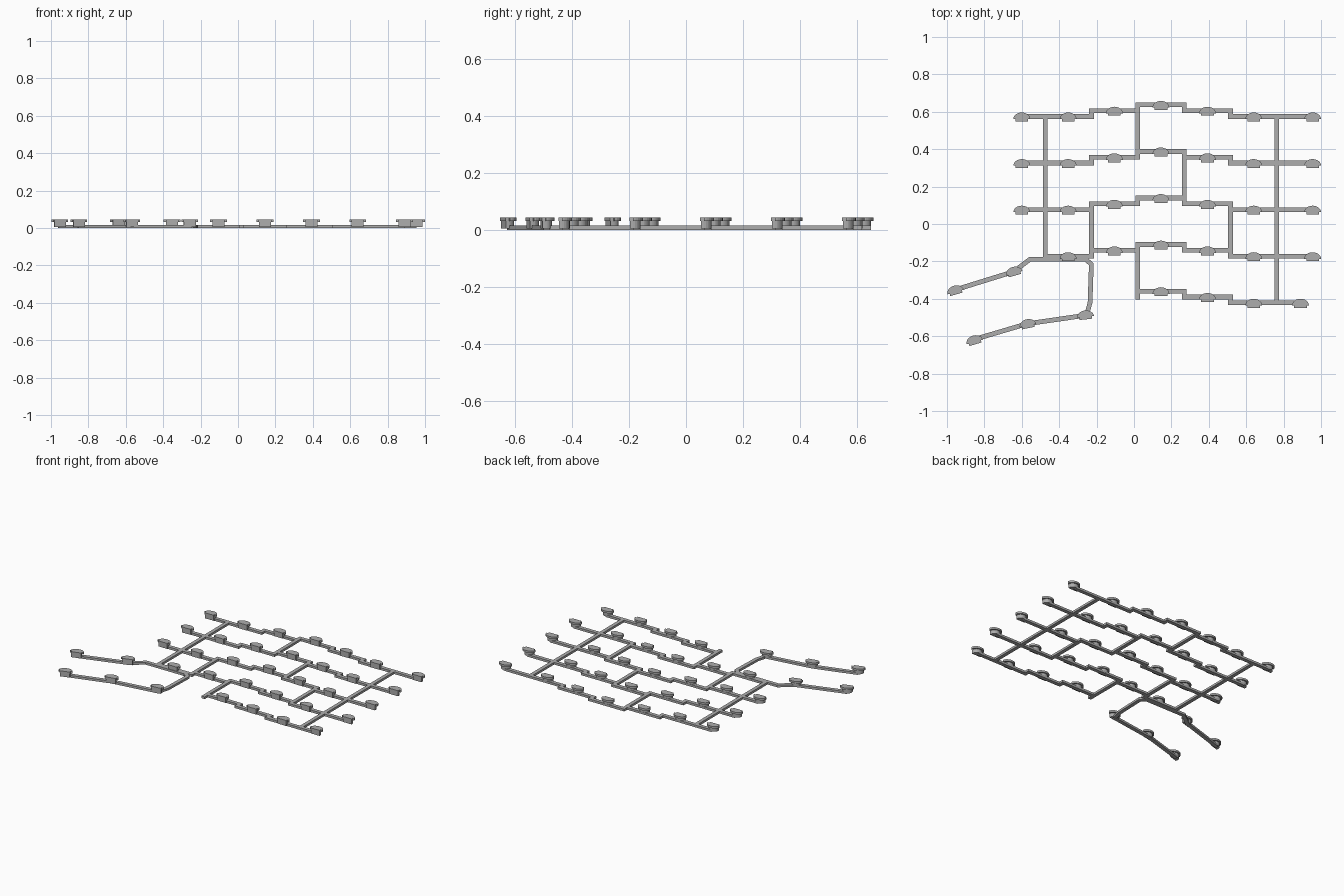
import bpy
import bmesh
from math import cos, sin, pi, radians
from mathutils import Vector, Matrix

cube = bpy.data.objects.get("Cube")
if cube:
    bpy.data.objects.remove(cube, do_unlink=True)

grey = bpy.data.materials.new("light grey")
grey.use_nodes = True
colour = (0.42, 0.42, 0.42, 1)
grey.diffuse_color = colour
grey.node_tree.nodes["Principled BSDF"].inputs["Base Color"].default_value = colour

HALF, TOP = 0.0125, 0.015


def finish(name, bm):
    bmesh.ops.recalc_face_normals(bm, faces=bm.faces)
    mesh = bpy.data.meshes.new(name)
    bm.to_mesh(mesh)
    bm.free()
    mesh.materials.append(grey)
    obj = bpy.data.objects.new(name, mesh)
    bpy.context.collection.objects.link(obj)
    return obj


def prism(bm, outline, low, high):
    """Extrude a flat outline between two heights."""
    face = bm.faces.new([bm.verts.new((x, y, low)) for x, y in outline])
    top = bmesh.ops.extrude_face_region(bm, geom=[face])["geom"]
    bmesh.ops.translate(bm, vec=(0, 0, high - low),
                        verts=[v for v in top if isinstance(v, bmesh.types.BMVert)])


def walkway(name, points):
    """Flat strip of constant width with mitred corners."""
    pts = [Vector(p) for p in points]
    dirs = [(b - a).normalized() for a, b in zip(pts, pts[1:])]
    left, right = [], []
    for i, p in enumerate(pts):
        d0, d1 = dirs[max(i - 1, 0)], dirs[min(i, len(dirs) - 1)]
        n0, n1 = Vector((-d0.y, d0.x)), Vector((-d1.y, d1.x))
        side = (n0 + n1) * HALF / (1 + n0.dot(n1))
        left.append(p + side)
        right.append(p - side)
    bm = bmesh.new()
    prism(bm, left + right[::-1], 0, TOP)
    return finish(name, bm)


# Pad mesh: half-round stem under a wider half-round cap with a front step
def half_round(w, h, base):
    return [(w * cos(pi * i / 12), base + h * sin(pi * i / 12)) for i in range(13)]


bm = bmesh.new()
prism(bm, half_round(0.032, 0.027, -0.014) + [(-0.032, -0.024), (0.032, -0.024)], 0.005, 0.031)
prism(bm, half_round(0.045, 0.035, -0.014)
      + [(-0.034, -0.014), (-0.034, -0.027), (0.034, -0.027), (0.034, -0.014)], 0.031, 0.044)
first_pad = finish("pad", bm)
pad_mesh = first_pad.data
bpy.data.objects.remove(first_pad)


def pad(x, y, tilt=0):
    obj = bpy.data.objects.new("half_round_pad", pad_mesh)
    obj.matrix_world = Matrix.Translation((x, y, 0)) @ Matrix.Rotation(radians(tilt), 4, "Z")
    bpy.context.collection.objects.link(obj)


# Column borders, pad columns and the staggered height of each column
A, B, C, D = -0.227, 0.02, 0.268, 0.516
STEP = 0.031
pads = [(-0.6, 0), (-0.352, 0), (-0.105, 1), (0.144, 2), (0.393, 1), (0.64, 0), (0.955, 0)]
rows = [0.575 - 0.249 * i for i in range(5)]


def arch(y, start, end):
    """Stepped row that rises in the middle, clipped to start and end."""
    levels = [(-9, A, 0), (A, B, 1), (B, C, 2), (C, D, 1), (D, 9, 0)]
    pts = []
    for lo, hi, level in levels:
        lo, hi = max(lo, start), min(hi, end)
        if hi > lo:
            pts += [(lo, y + level * STEP), (hi, y + level * STEP)]
    return pts


# Stepped rows
spans = [(-0.6, 0.955), (-0.6, 0.955), (-0.6, 0.955), (-0.475, 0.955), (B, 0.89)]
for i, (y, (start, end)) in enumerate(zip(rows, spans)):
    if i == 2:
        walkway("row_walkway", [(start, y), (A + HALF, y)])
        walkway("row_walkway", arch(y, A - HALF, D + HALF)[2:-2])
        walkway("row_walkway", [(D - HALF, y), (end, y)])
    else:
        walkway("row_walkway", arch(y, start - (HALF if i > 2 else 0), end))
    for x, level in pads:
        if x > start - 0.01:
            pad(0.89 if i == 4 and x > 0.9 else x, y + level * STEP)

# Cross walkways linking the rows
for x, top, low in [
        (-0.475, rows[0], rows[3]), (0.763, rows[0], rows[4]),
        (B, rows[0] + 2 * STEP, rows[1] + STEP),
        (C, rows[1] + 2 * STEP, rows[2] + STEP),
        (A, rows[2] + STEP, rows[3]), (D, rows[2] + STEP, rows[3]),
        (B, rows[3] + STEP, rows[4] + 2 * STEP)]:
    walkway("cross_walkway", [(x, top + HALF), (x, low - HALF)])

# Two slanted branches at the front right
walkway("upper_branch", [(-0.96, -0.353), (-0.644, -0.255), (-0.555, -0.188),
                         (-0.26, -0.188), (-0.228, -0.215), (-0.235, -0.42),
                         (-0.25, -0.475)])
walkway("lower_branch", [(-0.855, -0.617), (-0.57, -0.533), (-0.25, -0.487)])
for x, y, tilt in [(-0.957, -0.35, 16), (-0.644, -0.25, 16), (-0.855, -0.617, 16),
                   (-0.57, -0.53, 12), (-0.26, -0.483, 6)]:
    pad(x, y, tilt)
